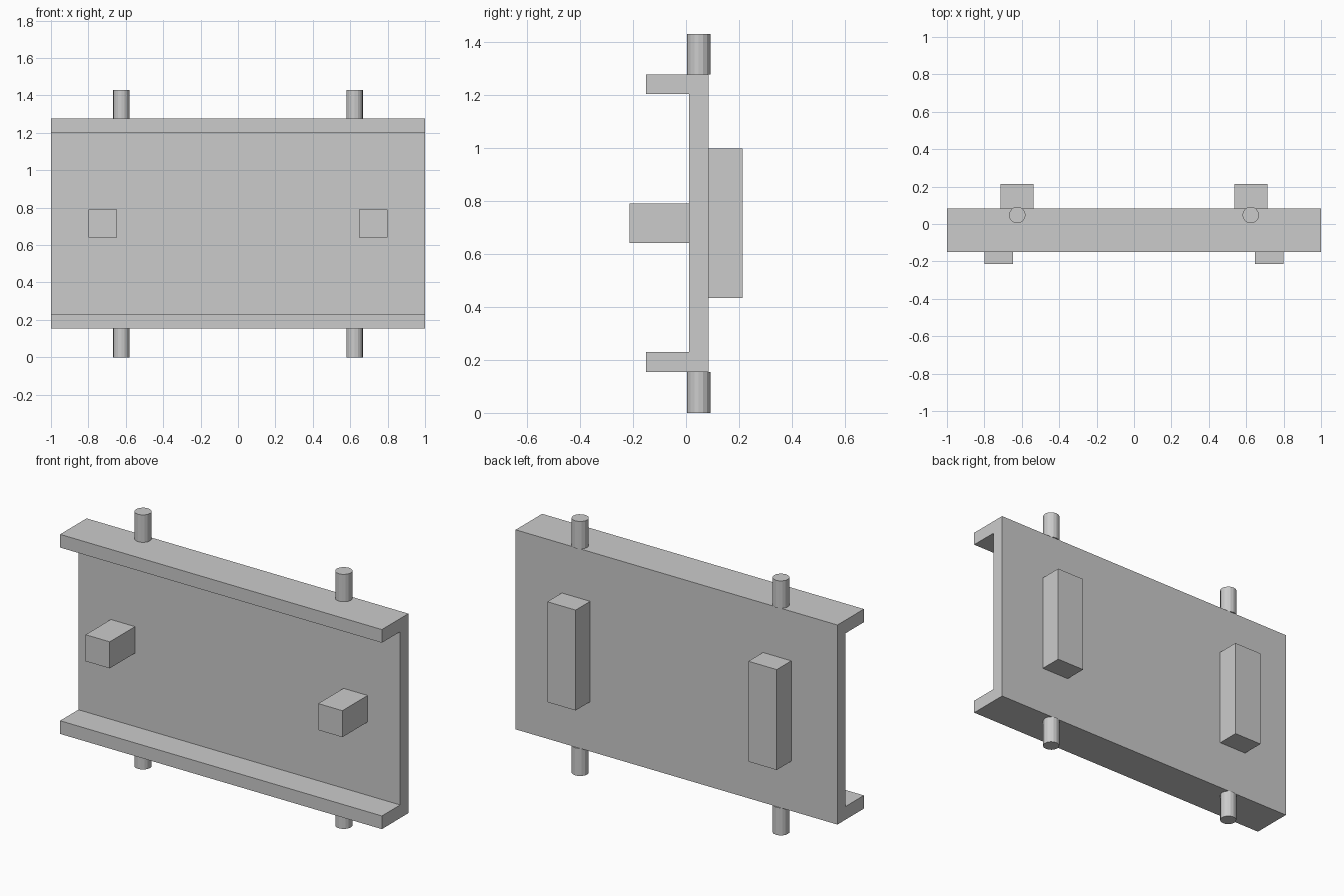
import bpy, bmesh
from mathutils import Vector

if "Cube" in bpy.data.objects:
    bpy.data.objects.remove(bpy.data.objects["Cube"])


def finish(name, bm):
    bmesh.ops.recalc_face_normals(bm, faces=bm.faces)
    mesh = bpy.data.meshes.new(name)
    bm.to_mesh(mesh)
    bm.free()
    obj = bpy.data.objects.new(name, mesh)
    bpy.context.collection.objects.link(obj)
    return obj


def block(name, x, y, z):
    """Box from (min, max) ranges."""
    bm = bmesh.new()
    bmesh.ops.create_cube(bm, size=1)
    for v in bm.verts:
        v.co = Vector([r[0] if c < 0 else r[1] for c, r in zip(v.co, (x, y, z))])
    return finish(name, bm)


def peg(name, x, y, z, radius):
    bm = bmesh.new()
    bmesh.ops.create_cone(bm, cap_ends=True, segments=16, radius1=radius,
                          radius2=radius, depth=z[1] - z[0])
    bmesh.ops.translate(bm, verts=bm.verts, vec=(x, y, sum(z) / 2))
    return finish(name, bm)


# Channel panel: C-shaped profile extruded along x
profile = [(0.084, 0.155), (-0.151, 0.155), (-0.151, 0.229), (0.011, 0.229),
           (0.011, 1.202), (-0.151, 1.202), (-0.151, 1.276), (0.084, 1.276)]
bm = bmesh.new()
face = bm.faces.new([bm.verts.new((-1, y, z)) for y, z in profile])
ext = bmesh.ops.extrude_face_region(bm, geom=[face], use_keep_orig=True)
bmesh.ops.translate(bm, vec=(2, 0, 0),
                    verts=[g for g in ext["geom"] if isinstance(g, bmesh.types.BMVert)])
finish("channel_panel", bm)

for side, s in (("left", -1), ("right", 1)):
    # Front stud and rear rib
    block(f"{side}_front_stud", sorted((s * 0.648, s * 0.798)), (-0.213, 0.011), (0.641, 0.79))
    block(f"{side}_rear_rib", sorted((s * 0.537, s * 0.713)), (0.084, 0.213), (0.434, 0.998))
    # Pivot pegs above and below the panel
    peg(f"{side}_upper_peg", s * 0.624, 0.048, (1.276, 1.43), 0.044)
    peg(f"{side}_lower_peg", s * 0.624, 0.048, (0, 0.155), 0.044)
